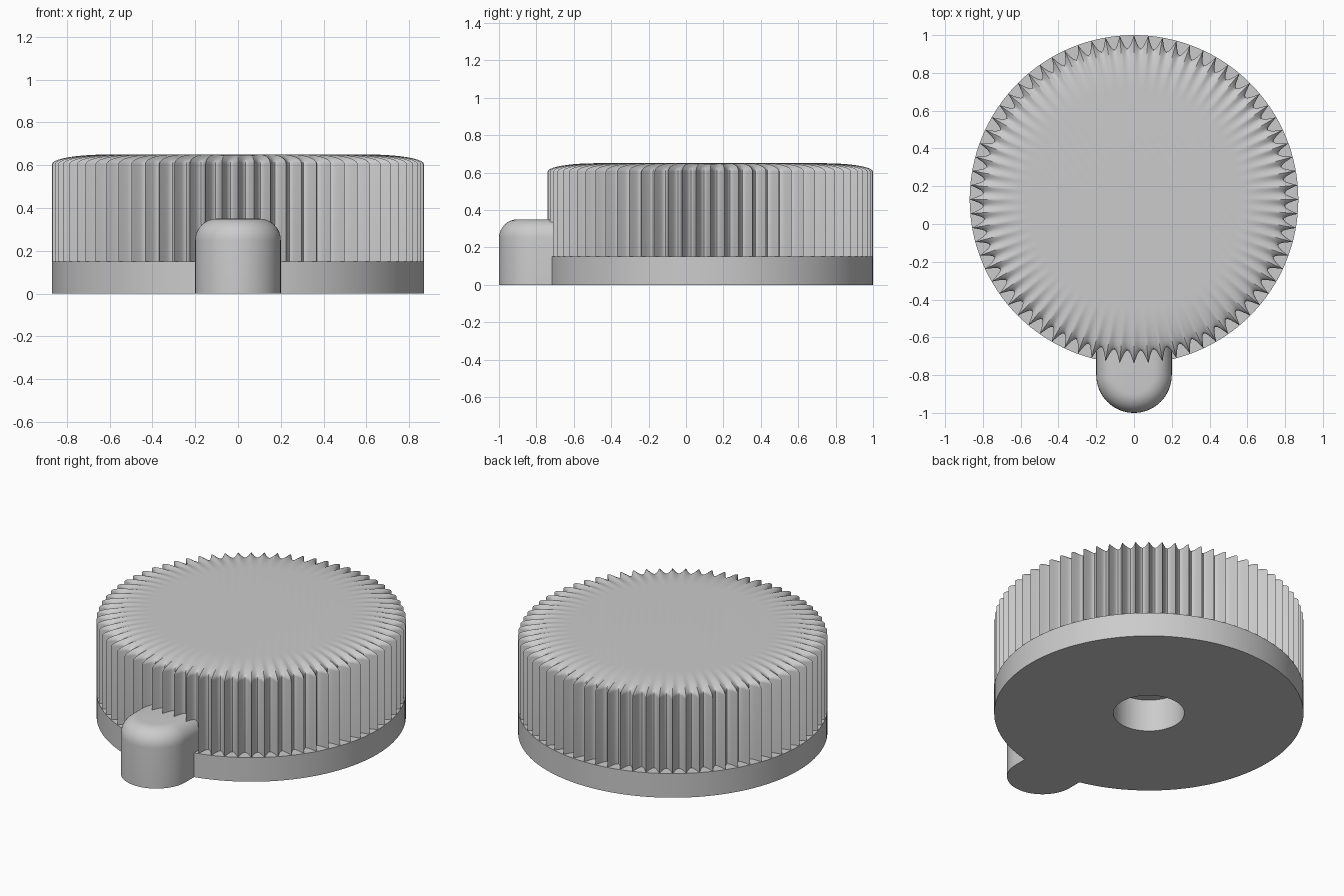
import bpy
import bmesh
from math import sin, cos, pi, radians

cube = bpy.data.objects.get("Cube")
if cube:
    bpy.data.objects.remove(cube, do_unlink=True)

CENTRE_Y = 0.13
RADIUS = 0.87
TEETH = 72
STEPS = 8          # points across each flute
FLUTE_DEPTH = 0.07

grey = bpy.data.materials.new("plain_grey")
grey.use_nodes = True
colour = (0.6, 0.6, 0.6, 1)
grey.diffuse_color = colour
grey.node_tree.nodes["Principled BSDF"].inputs["Base Color"].default_value = colour


def loft(name, rings, cap_start=False, cap_end=False):
    """Skin a list of closed rings into one smooth-shaded object."""
    bm = bmesh.new()
    loops = [[bm.verts.new(p) for p in ring] for ring in rings]
    for a, b in zip(loops, loops[1:]):
        n = len(a)
        for i in range(n):
            j = (i + 1) % n
            bm.faces.new((a[i], a[j], b[j], b[i]))
    if cap_start:
        bm.faces.new(loops[0][::-1])
    if cap_end:
        bm.faces.new(loops[-1])
    bmesh.ops.recalc_face_normals(bm, faces=bm.faces)
    mesh = bpy.data.meshes.new(name)
    bm.to_mesh(mesh)
    bm.free()
    mesh.materials.append(grey)
    obj = bpy.data.objects.new(name, mesh)
    bpy.context.collection.objects.link(obj)
    bpy.ops.object.select_all(action='DESELECT')
    obj.select_set(True)
    bpy.context.view_layer.objects.active = obj
    bpy.ops.object.shade_smooth_by_angle(angle=radians(35))
    return obj


def circle(r, z, n=128):
    return [(r * cos(2 * pi * i / n), CENTRE_Y + r * sin(2 * pi * i / n), z)
            for i in range(n)]


def fluted_ring(scale, z):
    """Sharp outward ridges with rounded valleys between them."""
    ring = []
    for i in range(TEETH * STEPS):
        a = 2 * pi * i / (TEETH * STEPS) - pi / 2
        r = scale * (RADIUS - FLUTE_DEPTH * sin(pi * (i % STEPS) / STEPS))
        ring.append((r * cos(a), CENTRE_Y + r * sin(a), z))
    return ring


# Round base with a blind shaft hole underneath
loft("base", [circle(RADIUS, 0.15), circle(RADIUS, 0), circle(0.2, 0),
              circle(0.2, 0.2)], cap_start=False, cap_end=True)
loft("base_ledge", [circle(RADIUS, 0.15), circle(0.75, 0.15)])

# Fluted grip whose ridges fade into the flat top
edge = [k * pi / 20 for k in range(11)]
loft("fluted_cap", [fluted_ring(1, 0.15)] +
     [fluted_ring(1 - 0.3 * (1 - cos(t)), 0.605 + 0.045 * sin(t)) for t in edge],
     cap_end=True)


def pointer_ring(half_width, z):
    """Tongue outline: straight sides with a rounded front end."""
    arc = [pi + k * pi / 32 for k in range(33)]
    front = [(half_width * cos(a), -0.8 + half_width * sin(a), z) for a in arc]
    return front + [(half_width, -0.6, z), (-half_width, -0.6, z)]


# Pointer tongue with a rounded top edge
fillet = [k * pi / 16 for k in range(9)]
loft("pointer", [pointer_ring(0.2, 0)] +
     [pointer_ring(0.1 + 0.1 * cos(t), 0.25 + 0.1 * sin(t)) for t in fillet],
     cap_start=True, cap_end=True)
